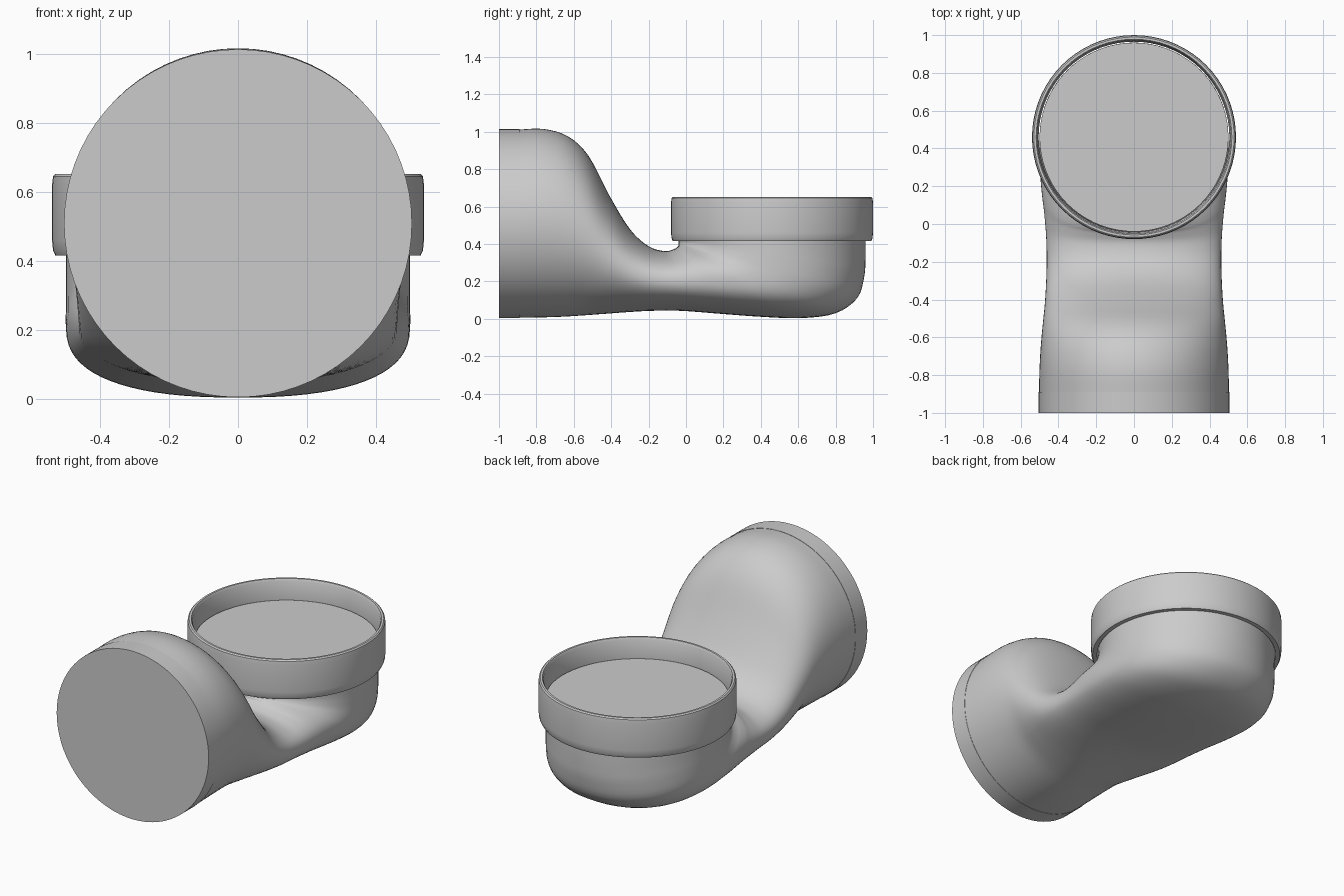
import bpy, bmesh, math
from mathutils import Vector

if "Cube" in bpy.data.objects:
    bpy.data.objects.remove(bpy.data.objects["Cube"])

SEG = 72
CY = 0.46  # centre of the upright socket


def finish(name, rings, close_loop=False, caps=False):
    """Skin a list of vertex rings into a smooth-shaded object."""
    bm = bmesh.new()
    vr = [[bm.verts.new(p) for p in r] for r in rings]
    pairs = list(zip(vr, vr[1:]))
    if close_loop:
        pairs.append((vr[-1], vr[0]))
    for a, b in pairs:
        for i in range(SEG):
            j = (i + 1) % SEG
            bm.faces.new((a[i], a[j], b[j], b[i]))
    if caps:
        bm.faces.new(vr[0])
        bm.faces.new(vr[-1])
    bmesh.ops.recalc_face_normals(bm, faces=bm.faces)
    me = bpy.data.meshes.new(name)
    bm.to_mesh(me)
    bm.free()
    ob = bpy.data.objects.new(name, me)
    bpy.context.collection.objects.link(ob)
    bpy.ops.object.select_all(action='DESELECT')
    ob.select_set(True)
    bpy.context.view_layer.objects.active = ob
    bpy.ops.object.shade_smooth_by_angle(angle=math.radians(35))
    return ob


def section(s):
    """Superellipse between an inner (y,z) and outer (y,z) point."""
    iy, iz, oy, oz, w, e = s
    mid = Vector((0, (iy + oy) / 2, (iz + oz) / 2))
    half = Vector((0, (iy - oy) / 2, (iz - oz) / 2))
    ring = []
    for k in range(SEG):
        a = 2 * math.pi * k / SEG
        c, n = math.cos(a), math.sin(a)
        u = math.copysign(abs(c) ** (2 / e), c)
        v = math.copysign(abs(n) ** (2 / e), n)
        ring.append(mid + half * u + Vector((w * v, 0, 0)))
    return ring


def spline(keys, steps):
    """Catmull-Rom interpolation of the section parameters."""
    out = []
    for i in range(len(keys) - 1):
        p = [keys[max(0, min(len(keys) - 1, i + d))] for d in (-1, 0, 1, 2)]
        for s in range(steps):
            t = s / steps
            out.append([0.5 * (2 * b + (c - a) * t + (2 * a - 5 * b + 4 * c - d) * t * t
                               + (3 * b - a - 3 * c + d) * t ** 3)
                        for a, b, c, d in zip(*p)])
    return out + [keys[-1]]


def lathe_ring(r, z):
    return [Vector((r * math.sin(2 * math.pi * k / SEG),
                    CY - r * math.cos(2 * math.pi * k / SEG), z)) for k in range(SEG)]


# Bent pipe: inner y,z / outer y,z / half width / squareness
keys = [
    (-0.89, 1.012, -0.89, 0.006, 0.503, 2),
    (-0.76, 1.015, -0.76, 0.008, 0.500, 2),
    (-0.63, 0.975, -0.65, 0.012, 0.493, 2),
    (-0.52, 0.870, -0.54, 0.019, 0.483, 2),
    (-0.41, 0.660, -0.43, 0.027, 0.472, 2.05),
    (-0.30, 0.480, -0.31, 0.036, 0.465, 2.1),
    (-0.20, 0.388, -0.18, 0.043, 0.462, 2.2),
    (-0.11, 0.362, -0.03, 0.043, 0.465, 2.25),
    (-0.06, 0.375, 0.17, 0.028, 0.475, 2.3),
    (-0.045, 0.385, 0.40, 0.011, 0.488, 2.4),
    (-0.04, 0.392, 0.62, 0.004, 0.497, 2.4),
    (-0.04, 0.398, 0.80, 0.030, 0.500, 2.3),
    (-0.04, 0.403, 0.915, 0.110, 0.500, 2.15),
    (-0.04, 0.408, 0.952, 0.220, 0.500, 2.05),
    (-0.04, 0.412, 0.960, 0.320, 0.500, 2),
    (-0.04, 0.416, 0.960, 0.416, 0.500, 2),
]
rings = [section(s) for s in spline(keys, 4)]
rings.append(lathe_ring(0.50, 0.53))  # pipe end inside the socket
finish("bent_pipe", rings, caps=True)

# Straight band at the front mouth
finish("front_band", [section((y, 1.014, y, 0.004, 0.505, 2)) for y in (-1.0, -0.89)],
       caps=True)

# Socket collar around the upright end
profile = [(0.505, 0.415), (0.53, 0.415), (0.537, 0.43), (0.54, 0.46), (0.54, 0.62),
           (0.537, 0.645), (0.53, 0.652), (0.518, 0.652), (0.511, 0.64), (0.508, 0.53)]
finish("socket_collar", [lathe_ring(r, z) for r, z in profile], close_loop=True)
